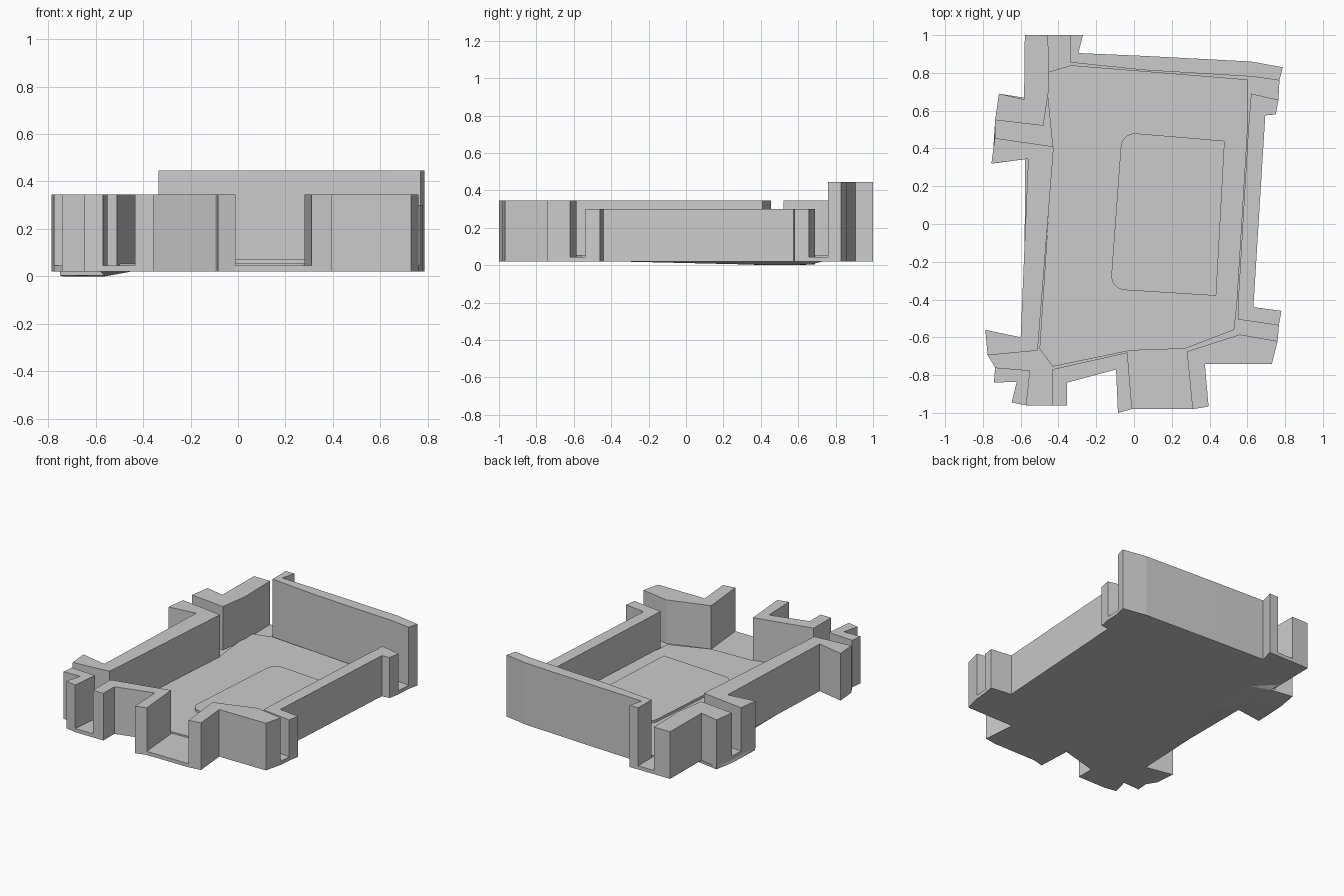
import bpy, bmesh, math

if "Cube" in bpy.data.objects:
    bpy.data.objects.remove(bpy.data.objects["Cube"])

BASE, FLOOR = 0.02, 0.045


def finish(name, bm):
    bmesh.ops.recalc_face_normals(bm, faces=bm.faces)
    mesh = bpy.data.meshes.new(name)
    bm.to_mesh(mesh)
    bm.free()
    bpy.context.collection.objects.link(bpy.data.objects.new(name, mesh))


def prism(name, pts, z0, z1):
    """Extrude a plan outline between two heights."""
    bm = bmesh.new()
    low = [bm.verts.new((x, y, z0)) for x, y in pts]
    top = [bm.verts.new((x, y, z1)) for x, y in pts]
    bm.faces.new(low)
    bm.faces.new(top)
    n = len(pts)
    for i in range(n):
        j = (i + 1) % n
        bm.faces.new((low[i], low[j], top[j], top[i]))
    finish(name, bm)


def hull(name, pts):
    bm = bmesh.new()
    for p in pts:
        bm.verts.new(p)
    bmesh.ops.convex_hull(bm, input=list(bm.verts))
    finish(name, bm)


# Walls clockwise from the back: name, top height, outer chain, inner chain
walls = [
    ("back_wall", 0.445,
     [(-.335, 1), (-.27, 1), (-.295, .905), (.05, .89), (.62, .86), (.787, .83), (.77, .76)],
     [(.63, .78), (.05, .815), (-.335, .855)]),
    ("right_wall", 0.30,
     [(.765, .657), (.75, .58), (.695, .575), (.632, -.44), (.78, -.46), (.767, -.537)],
     [(.55, -.505), (.55, -.43), (.605, .5), (.62, .69)]),
    ("front_right_wall", 0.345,
     [(.76, -.62), (.73, -.74), (.375, -.74), (.395, -.967), (.31, -.98)],
     [(.28, -.675), (.56, -.585)]),
    ("front_wall", 0.345,
     [(-.01, -.98), (-.085, -1), (-.095, -.77), (-.355, -.84), (-.355, -.96), (-.435, -.96)],
     [(-.435, -.77), (-.035, -.68)]),
    ("front_left_corner", 0.345,
     [(-.57, -.96), (-.648, -.945), (-.62, -.835), (-.742, -.84), (-.735, -.76)],
     [(-.55, -.775)]),
    ("left_wall", 0.345,
     [(-.775, -.695), (-.787, -.56), (-.6, -.6), (-.56, .345), (-.755, .32), (-.737, .455)],
     [(-.425, .41), (-.51, -.67)]),
    ("back_left_wall", 0.345,
     [(-.735, .55), (-.715, .69), (-.582, .66), (-.578, 1), (-.455, 1)],
     [(-.45, .72), (-.48, .52)]),
]
for name, top, outer, inner in walls:
    prism(name, outer + inner, FLOOR, top)

# Floor follows all the outer chains
prism("floor", [p for w in walls for p in w[2]], BASE, FLOOR)

# Slightly raised inner floor
prism("inner_floor", [(-.47, .80), (-.33, .84), (.60, .765), (.60, .48), (.545, -.43), (.53, -.56),
                      (.27, -.66), (-.02, -.67), (-.43, -.755), (-.50, -.66), (-.43, .40)],
      FLOOR, 0.055)

# Raised plate, rounded on its two left corners
R = 0.075
plate = [(.48, .44), (.435, -.38)]
for cx, cy, start in ((-.045, -.275, 270), (.005, .405, 180)):
    for k in range(9):
        a = math.radians(start - k * 90 / 8 - 3.5)
        plate.append((cx + R * math.cos(a), cy + R * math.sin(a)))
prism("raised_plate", plate, 0.055, 0.072)

# Shallow bulge below the left side
tab = [(-.75, .32), (-.56, .345), (-.56, .665), (-.715, .69)]
hull("underside_tab", [(x, y, z) for x, y in tab for z in (0.004, BASE)]
     + [(-.74, .45, 0), (-.735, .55, 0), (-.56, .5, 0)])
hull("underside_bulge", [(-.58, -.35, BASE), (-.45, .2, BASE), (-.45, .6, BASE), (-.575, .73, BASE),
                         (-.56, .345, .004), (-.56, .5, 0), (-.56, .665, .004)])
